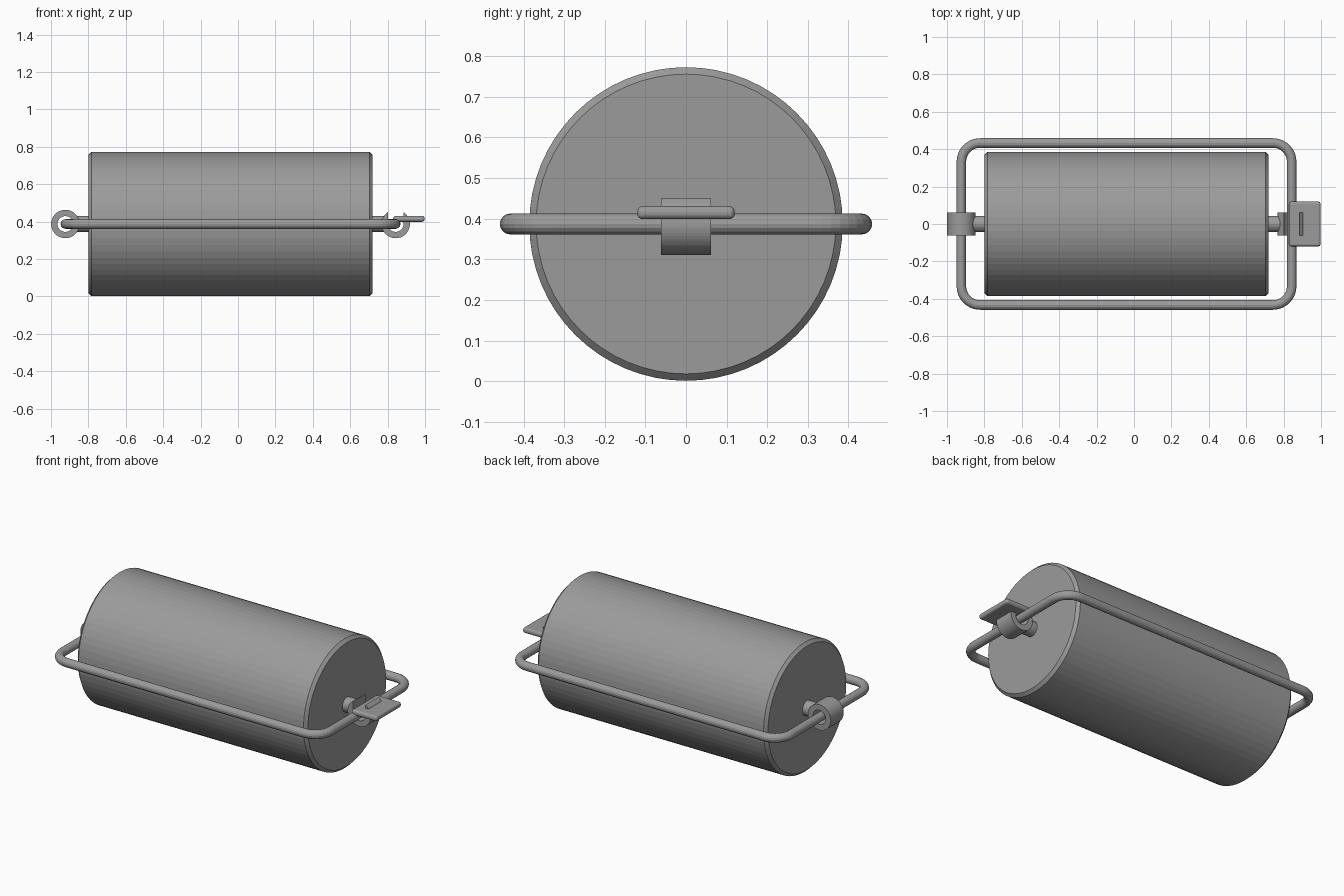
import bpy, bmesh
from math import sin, cos, pi, acos

if "Cube" in bpy.data.objects:
    bpy.data.objects.remove(bpy.data.objects["Cube"])

AXIS_Z = 0.387          # height of the drum axis and the frame
FRAME_X = (-0.923, 0.843)
FRAME_Y = 0.433
RING_OUT, RING_IN, RING_HALF = 0.076, 0.042, 0.061

steel = bpy.data.materials.new("grey steel")
steel.use_nodes = True
steel.diffuse_color = (0.33, 0.33, 0.33, 1)
steel.node_tree.nodes["Principled BSDF"].inputs["Base Color"].default_value = (0.33, 0.33, 0.33, 1)


def finish(name):
    obj = bpy.context.object
    obj.name = name
    obj.data.materials.append(steel)
    return obj


def bevel(obj, width, segments=1):
    mod = obj.modifiers.new("Bevel", "BEVEL")
    mod.width, mod.segments = width, segments
    mod.limit_method = "ANGLE"


def rod(name, x0, x1, radius, sides):
    """Cylinder along x."""
    bpy.ops.mesh.primitive_cylinder_add(
        vertices=sides, radius=radius, depth=x1 - x0,
        location=((x0 + x1) / 2, 0, AXIS_Z), rotation=(0, pi / 2, 0))
    return finish(name)


def eyelet(name, x, open_top, steps=48):
    """Ring round the y axis; open_top cuts a slot as wide as the hole."""
    start = pi - acos(RING_IN / RING_OUT) if open_top else 0
    sweep = 3 * pi - 2 * start if open_top else 2 * pi
    bm = bmesh.new()
    rows = []
    for i in range(steps + 1):
        t = start + sweep * i / steps
        outer = (RING_OUT * cos(t), RING_OUT * sin(t))
        inner = (RING_IN * cos(t), RING_IN * sin(t))
        if open_top and sin(t) > 0:
            inner = (RING_IN if cos(t) > 0 else -RING_IN, outer[1])
        rows.append([bm.verts.new((p[0], y, p[1])) for p, y in (
            (outer, -RING_HALF), (outer, RING_HALF),
            (inner, RING_HALF), (inner, -RING_HALF))])
    for a, b in zip(rows, rows[1:]):
        for k in range(4):
            bm.faces.new((a[k], a[k - 1], b[k - 1], b[k]))
    bmesh.ops.remove_doubles(bm, verts=bm.verts, dist=0.0005)
    bmesh.ops.recalc_face_normals(bm, faces=bm.faces)
    mesh = bpy.data.meshes.new(name)
    bm.to_mesh(mesh)
    bm.free()
    obj = bpy.data.objects.new(name, mesh)
    obj.location = (x, 0, AXIS_Z)
    mesh.materials.append(steel)
    bpy.context.collection.objects.link(obj)


# Drum with chamfered rims, and the stubs that carry the eyelets
bevel(rod("drum", -0.8, 0.72, 0.386, 64), 0.017)
rod("right_stub", -0.872, -0.79, 0.044, 32)
rod("left_stub", 0.71, 0.785, 0.044, 32)

# Closed eyelet on one end, open hook on the other
eyelet("closed_eyelet", FRAME_X[0], False)
eyelet("open_hook", FRAME_X[1], True)

# Wire frame: rounded rectangle swept with a round section
corner = 0.1
curve = bpy.data.curves.new("wire_frame", "CURVE")
curve.dimensions = "3D"
curve.bevel_depth, curve.bevel_resolution = 0.0255, 6
path = []
for q, (sx, sy) in enumerate(((1, 1), (0, 1), (0, -1), (1, -1))):
    cx = FRAME_X[sx] + (-corner if sx else corner)
    cy = sy * (FRAME_Y - corner)
    for i in range(9):
        t = (q + i / 8) * pi / 2
        path.append((cx + corner * cos(t), cy + corner * sin(t), AXIS_Z))
spline = curve.splines.new("POLY")
spline.points.add(len(path) - 1)
for point, co in zip(spline.points, path):
    point.co = (*co, 1)
spline.use_cyclic_u = True
frame = bpy.data.objects.new("wire_frame", curve)
bpy.context.collection.objects.link(frame)
bpy.ops.object.select_all(action="DESELECT")
frame.select_set(True)
bpy.context.view_layer.objects.active = frame
bpy.ops.object.convert(target="MESH")
finish("wire_frame")
bpy.ops.object.shade_flat()

# Latch plate pushed over the hook's tip
bpy.ops.mesh.primitive_cube_add(size=1, location=(0.914, 0, 0.415))
plate = finish("latch_plate")
plate.scale = (0.168, 0.24, 0.032)
bpy.ops.object.transform_apply(location=False, rotation=False, scale=True)
bevel(plate, 0.0135, 4)
